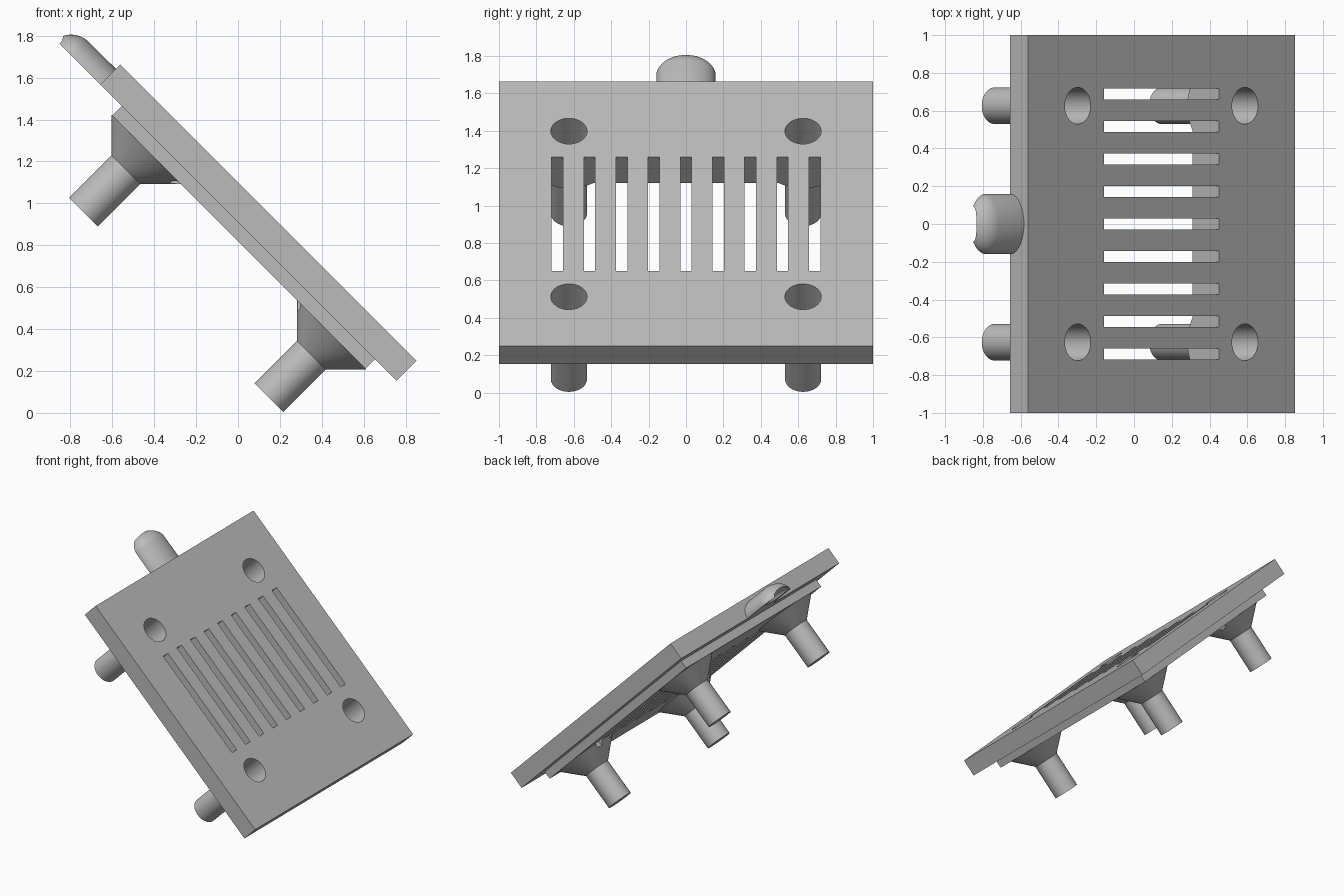
import bpy, bmesh, math
from mathutils import Matrix, Vector

if "Cube" in bpy.data.objects:
    bpy.data.objects.remove(bpy.data.objects["Cube"], do_unlink=True)

# The panel is modelled flat (X down the slope, Z its normal), then tilted
TILT = Matrix.Rotation(math.radians(45), 4, 'Y')
MID = -0.573                      # centre of the panel along the slope
TOP, SEAM, UNDER = 0.778, 0.643, 0.58
HOLE_R, HOLE_AT = 0.097, 0.626
CORNERS = [(sx, sy) for sx in (-1, 1) for sy in (-1, 1)]

grey = bpy.data.materials.new("plain grey")
grey.use_nodes = True
grey.diffuse_color = (0.5, 0.5, 0.5, 1)
grey.node_tree.nodes["Principled BSDF"].inputs["Base Color"].default_value = (0.5, 0.5, 0.5, 1)


def make(name, bm):
    bmesh.ops.recalc_face_normals(bm, faces=bm.faces)
    mesh = bpy.data.meshes.new(name)
    bm.to_mesh(mesh)
    bm.free()
    mesh.materials.append(grey)
    obj = bpy.data.objects.new(name, mesh)
    bpy.context.collection.objects.link(obj)
    return obj


def add_box(bm, x, y, z0, z1, sx, sy):
    m = Matrix.Translation((x, y, (z0 + z1) / 2)) @ Matrix.Diagonal((sx, sy, z1 - z0, 1))
    bmesh.ops.create_cube(bm, size=1, matrix=m)


def cut(obj, cutter):
    mod = obj.modifiers.new("cut", 'BOOLEAN')
    mod.object, mod.solver = cutter, 'EXACT'
    bpy.context.view_layer.update()
    deps = bpy.context.evaluated_depsgraph_get()
    mesh = bpy.data.meshes.new_from_object(obj.evaluated_get(deps))
    obj.modifiers.clear()
    obj.data = mesh


# Cutters: nine slots, four round holes
bm = bmesh.new()
for i in range(-4, 5):
    add_box(bm, MID, i * 0.172, 0.3, 1, 0.862, 0.06)
slots = make("slot_cutter", bm)

bm = bmesh.new()
for sx, sy in CORNERS:
    bmesh.ops.create_cone(bm, cap_ends=True, segments=48, radius1=HOLE_R, radius2=HOLE_R, depth=1,
                          matrix=Matrix.Translation((MID + sx * HOLE_AT, sy * HOLE_AT, 0.7)))
holes = make("hole_cutter", bm)

# Panel and the thinner backing sheet behind it
bm = bmesh.new()
add_box(bm, MID, 0, SEAM, TOP, 2, 2)
panel = make("panel", bm)
bm = bmesh.new()
add_box(bm, MID, 0, UNDER, SEAM, 1.71, 1.71)
backing = make("backing_sheet", bm)
for sheet in (panel, backing):
    cut(sheet, slots)
    cut(sheet, holes)
parts = [panel, backing]

# Flared hollow posts, turned from one profile
PROFILE = [(0, 0.156), (HOLE_R, 0.156), (HOLE_R, 0.442), (0.235, UNDER),
           (0.095, UNDER), (0.095, 0.17), (0, 0.17)]
for sx, sy in CORNERS:
    bm = bmesh.new()
    verts = [bm.verts.new((r, 0, z)) for r, z in PROFILE]
    edges = [bm.edges.new(pair) for pair in zip(verts, verts[1:])]
    bmesh.ops.spin(bm, geom=verts + edges, cent=(0, 0, 0), axis=(0, 0, 1),
                   angle=math.tau, steps=48)
    bmesh.ops.remove_doubles(bm, verts=bm.verts, dist=0.0001)
    bmesh.ops.translate(bm, verts=bm.verts, vec=(MID + sx * HOLE_AT, sy * HOLE_AT, 0))
    name = ("upper" if sx < 0 else "lower") + ("_left" if sy > 0 else "_right") + "_post"
    post = make(name, bm)
    cut(post, slots)
    parts.append(post)

# Half-round tab with a domed end, flat underneath
EDGE, DOME = MID - 1, 0.12
bm = bmesh.new()
bmesh.ops.create_uvsphere(bm, u_segments=48, v_segments=24, radius=1,
                          matrix=Matrix.Rotation(math.pi / 2, 4, 'Y'))
for axis in ((1, 0, 0), (0, 0, -1)):
    geom = bm.verts[:] + bm.edges[:] + bm.faces[:]
    res = bmesh.ops.bisect_plane(bm, geom=geom, plane_co=(0, 0, 0), plane_no=axis,
                                 clear_outer=True, dist=0.0001)
    rim = [e for e in bm.edges if e.is_boundary]
    bmesh.ops.holes_fill(bm, edges=rim, sides=0)
for v in bm.verts:
    along = v.co.x * DOME - 0.177 if v.co.x < -0.001 else 0
    v.co = Vector((along + EDGE, v.co.y * 0.16, v.co.z * 0.106 + SEAM))
tab = make("end_tab", bm)

# Shallow scoop in the underside of the tab tip
bm = bmesh.new()
bmesh.ops.create_uvsphere(bm, u_segments=32, v_segments=16, radius=1,
                          matrix=Matrix.Translation((EDGE - 0.23, 0, SEAM))
                          @ Matrix.Diagonal((0.12, 0.1, 0.045, 1)))
scoop = make("scoop_cutter", bm)
cut(tab, scoop)
parts.append(tab)

for helper in (slots, holes, scoop):
    bpy.data.objects.remove(helper, do_unlink=True)

# Tilt everything and smooth the round surfaces
bpy.ops.object.select_all(action='DESELECT')
for obj in parts:
    obj.data.transform(TILT)
    obj.select_set(True)
bpy.context.view_layer.objects.active = panel
bpy.ops.object.shade_smooth_by_angle(angle=math.radians(30))
